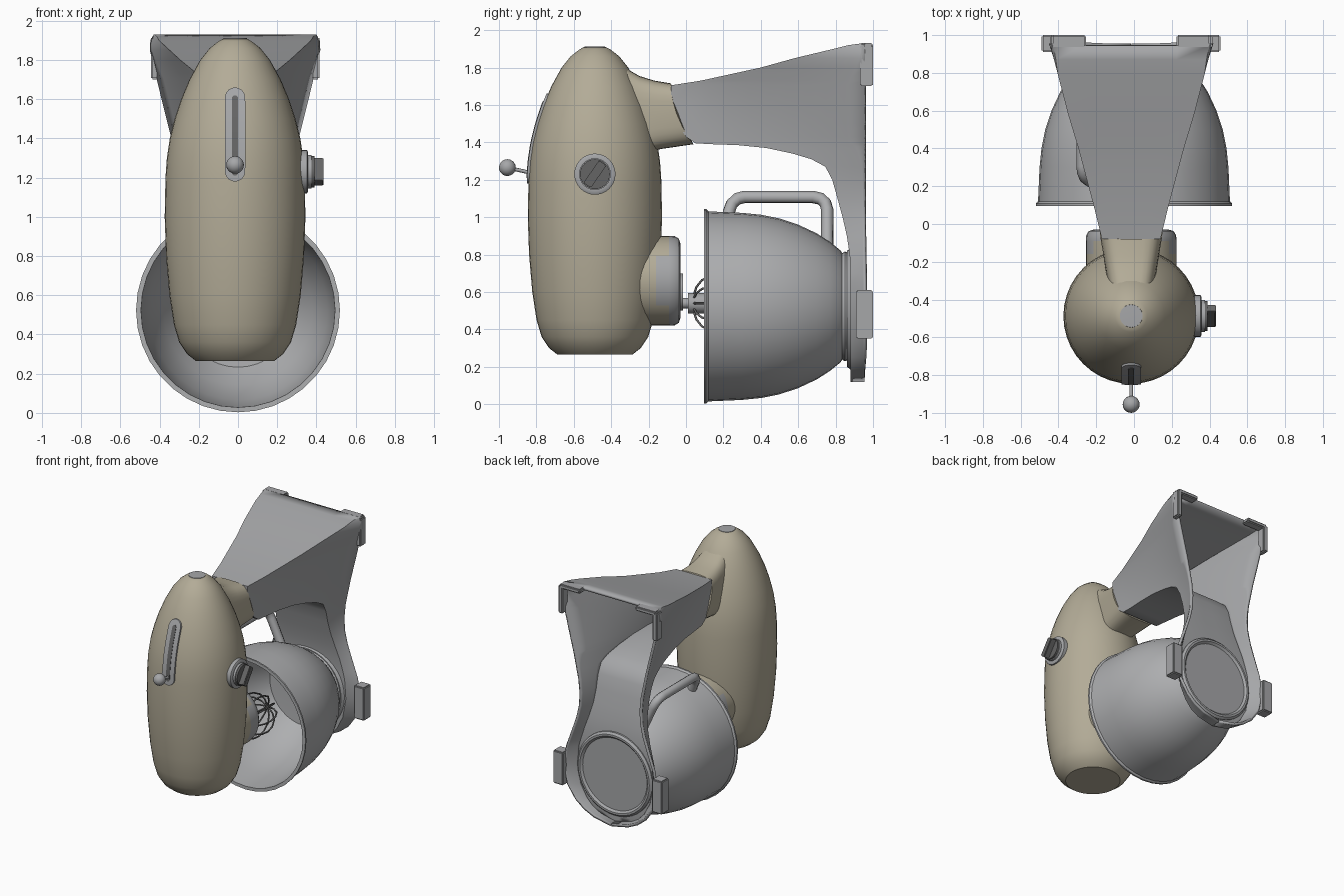
import bpy, bmesh, math
from mathutils import Vector

if "Cube" in bpy.data.objects:
    bpy.data.objects.remove(bpy.data.objects["Cube"], do_unlink=True)

CX = -0.015  # shared centre line


def material(name, r, g, b):
    m = bpy.data.materials.new(name)
    m.use_nodes = True
    m.diffuse_color = (r, g, b, 1)
    m.node_tree.nodes["Principled BSDF"].inputs["Base Color"].default_value = (r, g, b, 1)
    return m


BEIGE = material("warm beige", 0.45, 0.41, 0.31)
GREY = material("satin grey", 0.38, 0.385, 0.395)
STEEL = material("bowl steel", 0.42, 0.425, 0.435)
DARK = material("dark grey", 0.13, 0.13, 0.13)


def interp(table, t):
    for (a, va), (b, vb) in zip(table, table[1:]):
        if t <= b:
            return va + (vb - va) * max(0, (t - a) / (b - a))
    return table[-1][1]


def finish(name, bm, mats, angle=35, recalc=True):
    bmesh.ops.remove_doubles(bm, verts=bm.verts, dist=1e-5)
    if recalc:
        bmesh.ops.recalc_face_normals(bm, faces=bm.faces)
    me = bpy.data.meshes.new(name)
    bm.to_mesh(me)
    bm.free()
    for m in mats:
        me.materials.append(m)
    me.shade_smooth()
    me.set_sharp_from_angle(angle=math.radians(angle))
    ob = bpy.data.objects.new(name, me)
    bpy.context.collection.objects.link(ob)
    return ob


def loft(name, rings, mats, closed=True, caps=True, angle=35, recalc=True):
    bm = bmesh.new()
    rows = [[bm.verts.new(p) for p in ring] for ring in rings]
    n = len(rows[0])
    for a, b in zip(rows, rows[1:]):
        for i in range(n if closed else n - 1):
            j = (i + 1) % n
            bm.faces.new((a[i], a[j], b[j], b[i]))
    if caps:
        bm.faces.new(rows[0])
        bm.faces.new(rows[-1])
    return finish(name, bm, mats, angle, recalc)


def lathe(name, profile, centre, axis, mats, n=32, angle=35):
    # profile holds (radius, position along the axis)
    c = Vector(centre)
    rings = []
    for r, h in profile:
        ring = []
        for i in range(n):
            u, v = r * math.cos(math.tau * i / n), r * math.sin(math.tau * i / n)
            ring.append(c + Vector({"X": (h, u, v), "Y": (u, h, v), "Z": (u, v, h)}[axis]))
        rings.append(ring)
    return loft(name, rings, mats, angle=angle)


def box(name, lo, hi, mat, bevel=0.008):
    bm = bmesh.new()
    bmesh.ops.create_cube(bm, size=1)
    for v in bm.verts:
        v.co = [(a + b) / 2 + (b - a) * t for a, b, t in zip(lo, hi, v.co)]
    bmesh.ops.bevel(bm, geom=bm.edges[:], offset=bevel, segments=2, affect="EDGES")
    return finish(name, bm, [mat])


def tube(name, paths, radius, mat):
    cu = bpy.data.curves.new(name, "CURVE")
    cu.dimensions = "3D"
    cu.bevel_depth, cu.bevel_resolution, cu.use_fill_caps = radius, 2, True
    for pts in paths:
        sp = cu.splines.new("POLY")
        sp.points.add(len(pts) - 1)
        for p, co in zip(sp.points, pts):
            p.co = (*co, 1)
        sp.use_smooth = True
    cu.materials.append(mat)
    ob = bpy.data.objects.new(name, cu)
    bpy.context.collection.objects.link(ob)
    bpy.ops.object.select_all(action="DESELECT")
    ob.select_set(True)
    bpy.context.view_layer.objects.active = ob
    bpy.ops.object.convert(target="MESH")


# Motor head: upright egg with a small cap on top
HY = -0.487
head_r = [(0.265, 0.2), (0.30, 0.245), (0.36, 0.285), (0.45, 0.312), (0.6, 0.335), (0.8, 0.352),
          (1.0, 0.359), (1.2, 0.355), (1.3, 0.348), (1.4, 0.333), (1.5, 0.308), (1.6, 0.275),
          (1.7, 0.233), (1.8, 0.178), (1.86, 0.13), (1.895, 0.085), (1.908, 0.062)]
lathe("motor_head", [(r, z) for z, r in head_r], (CX, HY, 0), "Z", [BEIGE], 40)
lathe("head_cap", [(0, 1.90), (0.062, 1.90), (0.06, 1.911), (0, 1.913)], (CX, HY, 0), "Z", [GREY])


# Speed slot: plates that follow the curve of the head
def slot_plate(name, z0, z1, half, lift, mat, steps=20):
    rings = []
    for i in range(steps + 1):
        z = (z0 + z1) / 2 - (z1 - z0) / 2 * math.cos(math.pi * i / steps)
        d = min(z - z0, z1 - z, half)
        w = max(0.004, math.sqrt(max(0, half ** 2 - (half - d) ** 2)))
        y = HY - interp(head_r, z)
        rings.append([(CX + s * w, y + dy, z) for s, dy in
                      ((-1, 0.03), (-1, -lift), (1, -lift), (1, 0.03))])
    loft(name, rings, [mat])


slot_plate("speed_plate", 1.18, 1.66, 0.052, 0.009, GREY)
slot_plate("speed_slot", 1.21, 1.62, 0.016, 0.012, DARK)
tube("speed_lever", [[(CX, -0.82, 1.235), (CX, -0.955, 1.265)]], 0.01, GREY)
lathe("lever_ball", [(0.045 * math.sin(math.pi * i / 10), -0.045 * math.cos(math.pi * i / 10))
                     for i in range(11)], (CX, -0.955, 1.265), "Z", [GREY], 20)

# Side knob with a slanted grip
KNOB = (0, HY, 1.23)
lathe("knob_collar", [(0, 0.29), (0.11, 0.29), (0.11, 0.352), (0.1, 0.358), (0.085, 0.358),
                      (0.085, 0.375), (0, 0.375)], KNOB, "X", [GREY])
lathe("knob_disc", [(0, 0.37), (0.08, 0.37), (0.08, 0.39), (0, 0.39)], KNOB, "X", [DARK])
grip = box("knob_grip", (0.38, -0.024, -0.073), (0.435, 0.024, 0.073), DARK, 0.005)
grip.location = KNOB
grip.rotation_euler.x = math.radians(-35)

# Neck between head and arm, with a slanted end
neck = [(-0.42, 0.115, 1.35, 1.84, 0), (-0.31, 0.125, 1.33, 1.79, 0), (-0.25, 0.135, 1.34, 1.755, 0),
        (-0.17, 0.148, 1.365, 1.73, 0.04), (-0.08, 0.165, 1.39, 1.715, 0.12)]
rings = []
for y, w, zb, zt, lean in neck:
    ring = []
    for i in range(32):
        c, s = math.cos(math.tau * i / 32), math.sin(math.tau * i / 32)
        u, v = (math.copysign(abs(t) ** 0.55, t) for t in (c, s))
        ring.append((CX + w * u, y + lean * ((1 - v) / 2) ** 2, (zb + zt) / 2 + (zt - zb) / 2 * v))
    rings.append(ring)
loft("neck", rings, [BEIGE])

# Arm, column and base: one hollow shell, open at the back
RIM = 0.955
outline = [(0.12, 0.006), (0.15, 0.15), (0.19, 0.235), (0.25, 0.31), (0.35, 0.38), (0.5, 0.412),
           (0.65, 0.39), (0.8, 0.335), (0.9, 0.3), (1.0, 0.277), (1.1, 0.273), (1.2, 0.283),
           (1.4, 0.325), (1.6, 0.375), (1.85, 0.435), (1.9, 0.432), (1.93, 0.415)]
depth = [(0.12, 0.88), (0.7, 0.88), (0.8, 0.875), (0.9, 0.86), (1.0, 0.837), (1.1, 0.81),
         (1.2, 0.782), (1.27, 0.745), (1.31, 0.67), (1.34, 0.57), (1.37, 0.43), (1.385, 0.28),
         (1.39, 0.14), (1.395, 0.05), (1.43, 0.0), (1.5, -0.05), (1.6, -0.08), (1.705, -0.08),
         (1.73, 0.08), (1.80, 0.4), (1.85, 0.58), (1.90, 0.79), (1.92, 0.87), (1.93, 0.945)]
top_line = [(-0.08, 1.71), (0.08, 1.73), (0.4, 1.8), (0.58, 1.85), (0.79, 1.9), (0.95, 1.93)]
levels = sorted({z for z, _ in outline} | {z for z, _ in depth})
rings = []
for z in levels:
    w, yf = interp(outline, z), interp(depth, z)
    base = min(0.155, 0.8 * w)
    side = []
    for i in range(11):
        y = RIM + (yf - RIM) * i / 10
        s = min(1, (y + 0.08) / (RIM + 0.08))
        side.append((base + (w - base) * s ** (1 + 2.5 * max(0, interp(top_line, y) - z)), y, z))
    wf = side[-1][0]
    front = [(wf * t, yf, z) for t in (-0.6, -0.2, 0.2, 0.6)]
    row = [(-x, y, zz) for x, y, zz in side] + front + side[::-1]
    rings.append([(CX + x, y, zz) for x, y, zz in row])
shell = loft("arm_and_base", rings, [GREY], closed=False, caps=False, angle=40, recalc=False)
sol = shell.modifiers.new("wall", "SOLIDIFY")
sol.thickness, sol.offset = 0.02, -1

# Bowl seat in the base, and foot pads
lathe("bowl_seat", [(0, 0.86), (0.31, 0.86), (0.325, 0.88), (0.325, 0.905), (0.31, 0.92), (0.295, 0.92),
                    (0.28, 0.905), (0, 0.905)], (CX, 0, 0.51), "Y", [GREY], 40)
for side, s in (("left", 1), ("right", -1)):
    def pad(name, x0, x1, y0, z0, z1):
        xs = sorted((CX + s * x0, CX + s * x1))
        return box(f"{side}_{name}", (xs[0], y0, z0), (xs[1], 1.0, z1), GREY)
    pad("lower_foot", 0.385, 0.474, 0.91, 0.35, 0.61)
    pad("upper_foot_bar", 0.24, 0.42, 0.93, 1.895, 1.93)
    pad("upper_foot_side", 0.39, 0.43, 0.93, 1.70, 1.92)

# Mixing bowl lying on its side, with a tube handle
BZ = 0.523
lathe("bowl", [(0, 0.875), (0.285, 0.875), (0.293, 0.85), (0.285, 0.835), (0.30, 0.825), (0.345, 0.77),
               (0.39, 0.7), (0.437, 0.6), (0.47, 0.5), (0.49, 0.4), (0.5, 0.3), (0.508, 0.12),
               (0.52, 0.108), (0.52, 0.096), (0.495, 0.096), (0.487, 0.3), (0.457, 0.5),
               (0.38, 0.69), (0.29, 0.81), (0, 0.825)], (0, 0, BZ), "Y", [STEEL], 36)
a = math.radians(25)
path = [(0.48, 0.225), (0.56, 0.23), (0.605, 0.245), (0.635, 0.275), (0.645, 0.31), (0.645, 0.68),
        (0.635, 0.72), (0.61, 0.745), (0.57, 0.755), (0.34, 0.755)]
tube("bowl_handle", [[(-r * math.sin(a), y, BZ + r * math.cos(a)) for r, y in path]], 0.034, STEEL)

# Mixing hub: beige boss with grey trim and grey side inlays
hub = lathe("mixing_hub", [(0, -0.3), (0.24, -0.3), (0.24, -0.16), (0.24, -0.09), (0.238, -0.06),
                           (0.225, -0.038), (0.2, -0.03), (0, -0.03)], (CX, 0, 0.66), "Y", [BEIGE, GREY])
for f in hub.data.polygons:
    c = f.center
    if c.y > -0.085 or (c.y > -0.16 and abs(c.x - CX) > 0.2):
        f.material_index = 1
lathe("hub_plate", [(0, -0.05), (0.1, -0.05), (0.1, -0.015), (0, -0.015)], (CX, 0, 0.6), "Y", [GREY])

# Whisk
WZ = 0.54
lathe("whisk_shaft", [(0, -0.05), (0.028, -0.05), (0.028, 0.01), (0.055, 0.01), (0.055, 0.1),
                      (0.03, 0.11), (0, 0.11)], (CX, 0, WZ), "Y", [GREY], 20)
half = [(0.04, 0.04), (0.09, 0.055), (0.13, 0.085), (0.155, 0.14), (0.16, 0.21), (0.145, 0.28),
        (0.11, 0.345), (0.06, 0.38)]
loop = half + [(0, 0.39)] + [(-r, y) for r, y in half[::-1]]
tube("whisk_wires", [[(CX + r * math.cos(t), y, WZ + r * math.sin(t)) for r, y in loop]
                     for t in (math.pi * k / 5 for k in range(5))], 0.006, DARK)
